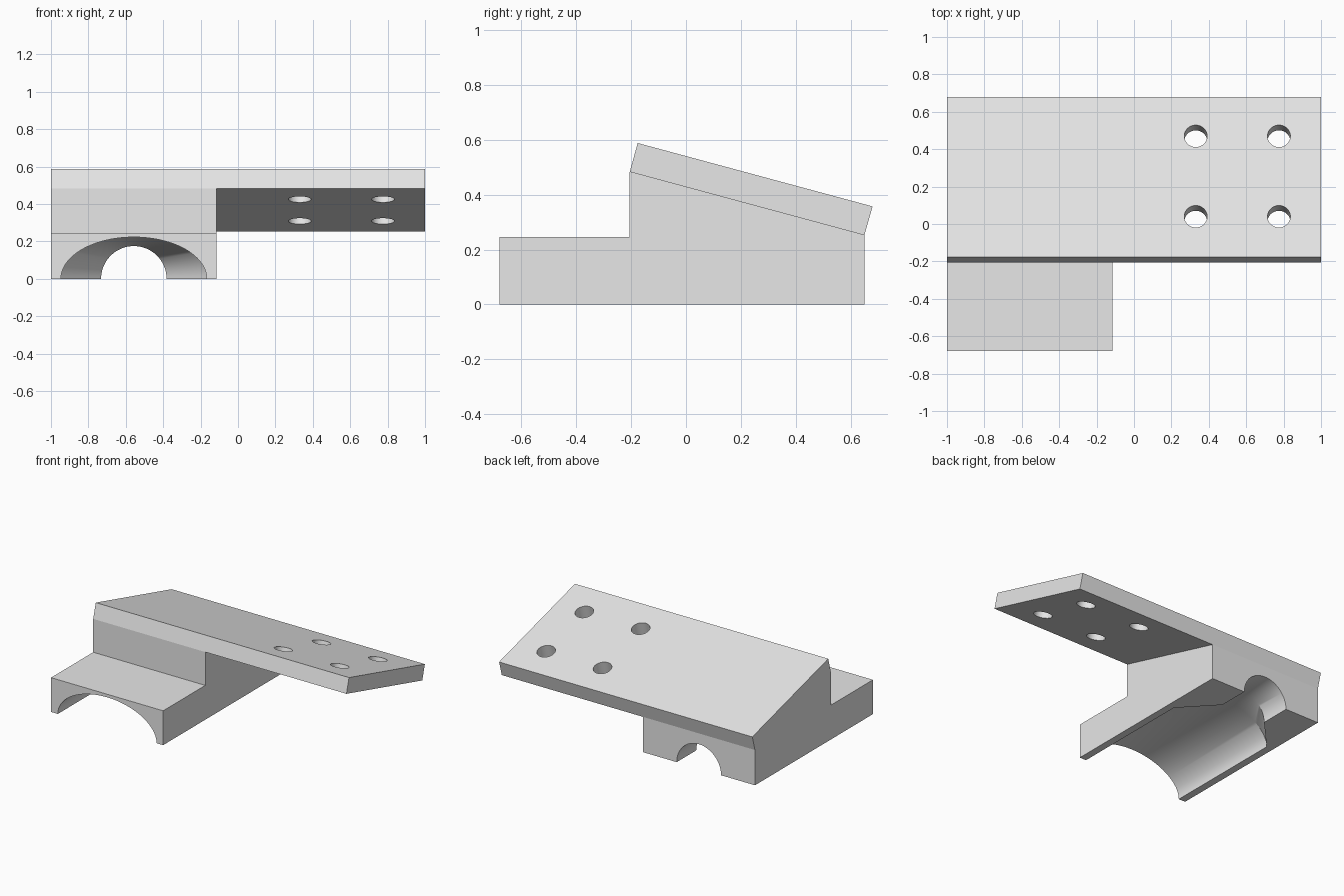
import bpy, bmesh, math
from mathutils import Matrix, Vector

if "Cube" in bpy.data.objects:
    bpy.data.objects.remove(bpy.data.objects["Cube"])

GREY = (0.8, 0.8, 0.8, 1)
mat = bpy.data.materials.new("plain grey")
mat.use_nodes = True
mat.diffuse_color = GREY
mat.node_tree.nodes["Principled BSDF"].inputs["Base Color"].default_value = GREY


def add_object(name, bm):
    bmesh.ops.recalc_face_normals(bm, faces=bm.faces)
    mesh = bpy.data.meshes.new(name)
    bm.to_mesh(mesh)
    bm.free()
    mesh.materials.append(mat)
    obj = bpy.data.objects.new(name, mesh)
    bpy.context.collection.objects.link(obj)
    return obj


def loft(name, rings):
    """Skin a row of matching point rings and cap both ends."""
    bm = bmesh.new()
    rows = [[bm.verts.new(p) for p in ring] for ring in rings]
    for a, b in zip(rows, rows[1:]):
        for i in range(len(a)):
            j = (i + 1) % len(a)
            bm.faces.new((a[i], a[j], b[j], b[i]))
    bm.faces.new(rows[0])
    bm.faces.new(rows[-1])
    return add_object(name, bm)


def extrude_x(name, profile, x0, x1):
    return loft(name, [[(x, y, z) for y, z in profile] for x in (x0, x1)])


def cut(target, cutter):
    cutter.hide_render = True
    mod = target.modifiers.new("cut", 'BOOLEAN')
    mod.operation = 'DIFFERENCE'
    mod.solver = 'EXACT'
    mod.object = cutter
    bpy.context.view_layer.objects.active = target
    bpy.ops.object.modifier_apply(modifier=mod.name)
    bpy.data.objects.remove(cutter)


def smooth(obj):
    bpy.ops.object.select_all(action='DESELECT')
    obj.select_set(True)
    bpy.context.view_layer.objects.active = obj
    bpy.ops.object.shade_smooth_by_angle(angle=math.radians(30))


# Stepped base block with a sloping top
front_top, back_top = (-0.205, 0.483), (0.65, 0.252)
base = extrude_x("base_block", [
    (-0.68, 0), (0.65, 0), back_top, front_top,
    (-0.205, 0.245), (-0.68, 0.245)], -1, -0.115)

# Channel under the block: wide oval mouth tapering to a round bore
def oval(y, rx, rz, n=96):
    angles = [2 * math.pi * i / n for i in range(n)]
    return [(-0.557 + rx * math.cos(a), y, rz * math.sin(a)) for a in angles]

channel = loft("channel_cutter", [
    oval(-0.8, 0.39, 0.223), oval(0.2, 0.39, 0.223),
    oval(0.43, 0.175, 0.175), oval(0.8, 0.175, 0.175)])
cut(base, channel)
smooth(base)

# Tilted mounting plate
plate = extrude_x("mounting_plate", [
    front_top, back_top, (0.68, 0.357), (-0.176, 0.588)], -1, 1)

# Four screw holes square to the plate
tilt = math.atan2(front_top[1] - back_top[1], back_top[0] - front_top[0])
for x in (0.33, 0.775):
    for y in (0.04, 0.47):
        z = 0.588 - (y + 0.176) * math.tan(tilt)
        bm = bmesh.new()
        bmesh.ops.create_cone(
            bm, cap_ends=True, segments=48, radius1=0.061, radius2=0.061, depth=0.5,
            matrix=Matrix.Translation(Vector((x, y, z))) @ Matrix.Rotation(-tilt, 4, 'X'))
        cut(plate, add_object("hole_cutter", bm))
smooth(plate)
